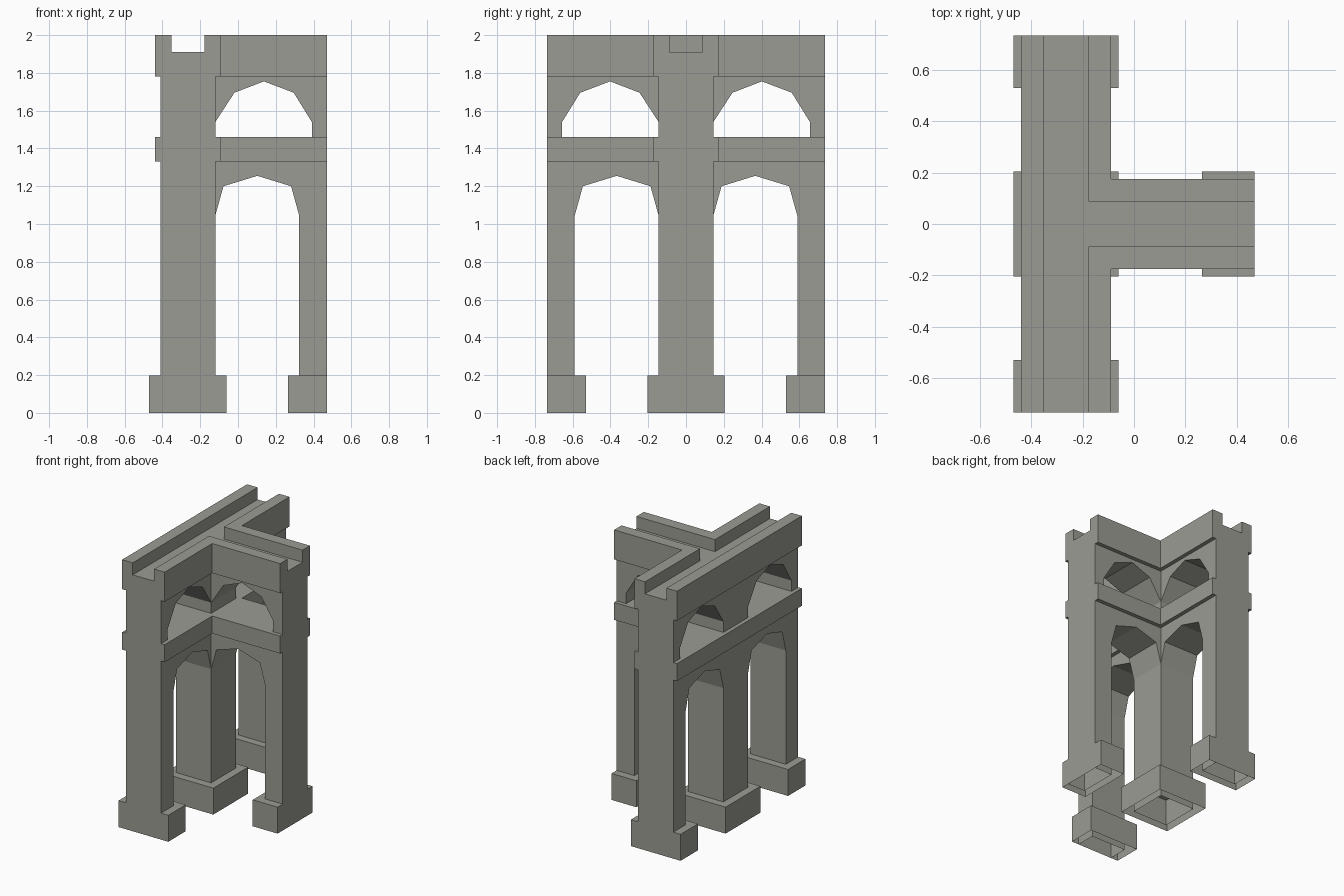
import bpy, bmesh
from mathutils import Vector

if "Cube" in bpy.data.objects:
    bpy.data.objects.remove(bpy.data.objects["Cube"])

X0 = -0.265                      # centre line of the long run
END = 0.735                      # reach of each arm from the crossing
PIER, BAND, BASE = 0.145, 0.175, 0.205   # half widths

stone = bpy.data.materials.new("grey_stone")
stone.diffuse_color = (0.33, 0.33, 0.295, 1)
stone.use_nodes = True
stone.node_tree.nodes["Principled BSDF"].inputs["Base Color"].default_value = stone.diffuse_color


def prism(name, pts, to3d, a, b, drop=None):
    """Extrude a 2D outline between a and b; drop(verts) removes hidden faces."""
    bm = bmesh.new()
    lo = [bm.verts.new(to3d(p, a)) for p in pts]
    hi = [bm.verts.new(to3d(p, b)) for p in pts]
    n = len(pts)
    bm.faces.new(lo)
    bm.faces.new(hi[::-1])
    for i in range(n):
        j = (i + 1) % n
        bm.faces.new((lo[i], hi[i], hi[j], lo[j]))
    bmesh.ops.recalc_face_normals(bm, faces=bm.faces)
    if drop:
        gone = [f for f in bm.faces if drop([v.co for v in f.verts])]
        bmesh.ops.delete(bm, geom=gone, context='FACES')
    me = bpy.data.meshes.new(name)
    bm.to_mesh(me)
    bm.free()
    me.materials.append(stone)
    ob = bpy.data.objects.new(name, me)
    bpy.context.collection.objects.link(ob)
    return ob


def along_y(p, d):               # outline in the y-z plane, thickness in x
    return Vector((X0 + d, p[0], p[1]))


def along_x(p, d):               # outline in the x-z plane, thickness in y
    return Vector((X0 + p[0], d, p[1]))


def plan(p, z):                  # outline in plan, thickness in z
    return Vector((X0 + p[0], p[1], z))


def tee(half, end, back):
    """T-shaped plan outline."""
    return [(-back, -end), (half, -end), (half, -half), (end, -half),
            (end, half), (half, half), (half, end), (-back, end)]


def storey(name, z0, z1, arch):
    """Arcade walls of one storey: long double-arched wall plus side arm."""
    half = [(PIER, z0)] + arch + [(arch[-1][0], z0), (END, z0), (END, z1)]
    mirrored = [(-u, z) for u, z in reversed(half)]

    def level(vs):
        return all(abs(v.z - z0) < 1e-4 for v in vs) or all(abs(v.z - z1) < 1e-4 for v in vs)

    def seam(vs):
        return level(vs) or all(abs(v.x - X0 - PIER) < 1e-4 for v in vs)

    prism(name + "_long_wall", half + mirrored, along_y, -PIER, PIER, level)
    prism(name + "_side_wall", half[1:] + [(PIER, z1)], along_x, -PIER, PIER, seam)


# arcades
storey("lower_arcade", 0, 1.33,
       [(PIER, 1.045), (0.188, 1.2), (0.367, 1.255), (0.546, 1.2), (0.589, 1.045)])
storey("upper_arcade", 1.46, 1.78,
       [(PIER, 1.54), (0.246, 1.695), (0.402, 1.755), (0.56, 1.695), (0.656, 1.54)])

# middle band
prism("middle_band", tee(BAND, END, BAND), plan, 1.33, 1.46)

# top with the water channel cut into it
top = prism("channel_top", tee(BAND, END, BAND), plan, 1.78, 2.0)
cutter = prism("channel_cutter", tee(0.088, 0.9, 0.088), plan, 1.91, 2.1)
cutter.hide_render = True
cutter.display_type = 'WIRE'
cut = top.modifiers.new("channel", 'BOOLEAN')
cut.operation = 'DIFFERENCE'
cut.solver = 'EXACT'
cut.object = cutter


# pier bases, open underneath
def base(name, x0, x1, y0, y1):
    prism(name, [(x0, y0), (x1, y0), (x1, y1), (x0, y1)], plan, 0, 0.197,
          lambda vs: all(v.z < 1e-4 for v in vs))


base("centre_base", -BASE, BASE, -BASE, BASE)
base("front_base", -BASE, BASE, -END, -0.53)
base("back_base", -BASE, BASE, 0.53, END)
base("side_base", 0.53, END, -BASE, BASE)
